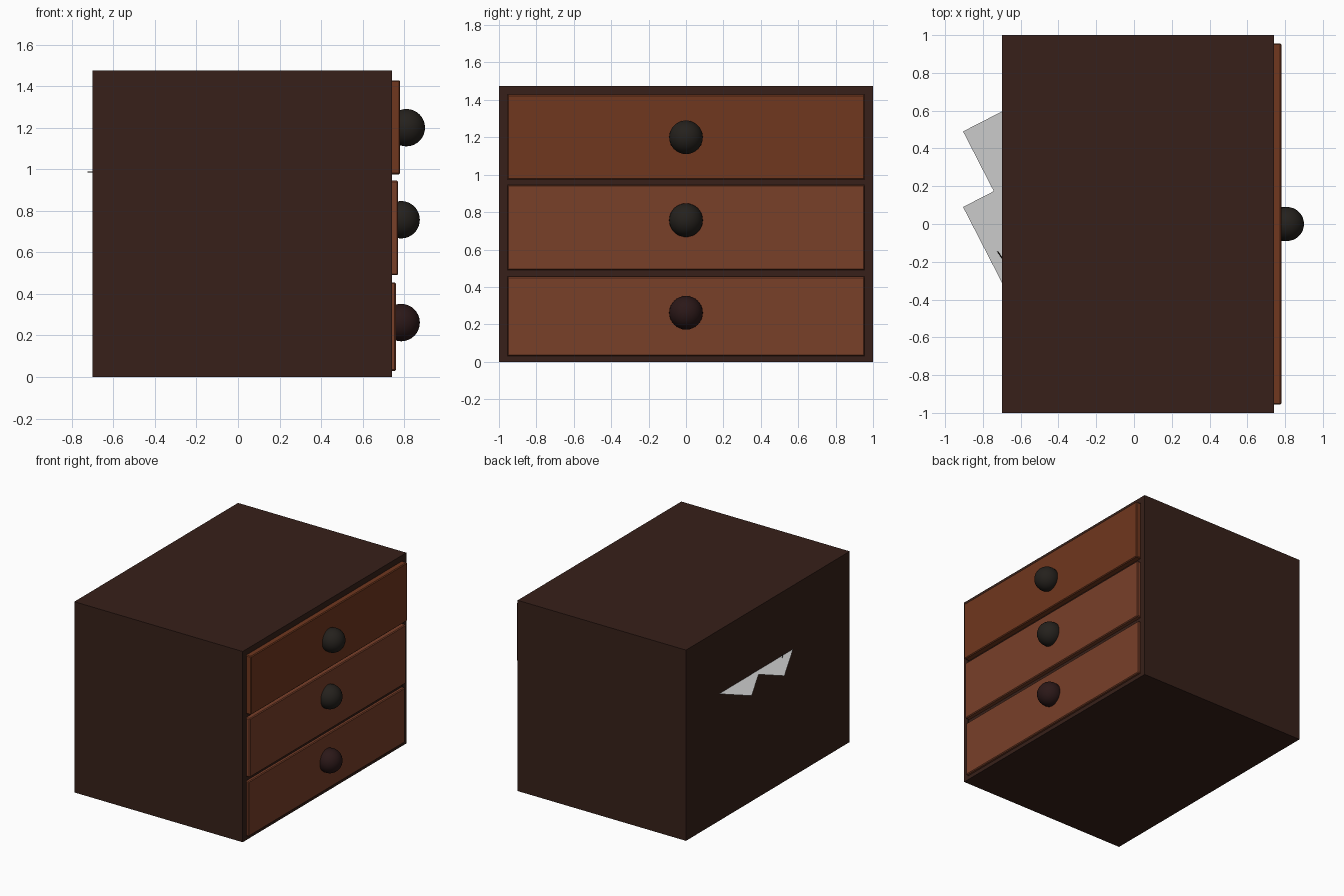
import bpy, bmesh, math
from mathutils import Matrix, Vector

if "Cube" in bpy.data.objects:
    bpy.data.objects.remove(bpy.data.objects["Cube"])


def material(name, rgb):
    m = bpy.data.materials.new(name)
    m.diffuse_color = (*rgb, 1)
    m.use_nodes = True
    m.node_tree.nodes["Principled BSDF"].inputs["Base Color"].default_value = m.diffuse_color
    return m


def finish(name, bm, mat=None):
    me = bpy.data.meshes.new(name)
    bm.to_mesh(me)
    bm.free()
    ob = bpy.data.objects.new(name, me)
    bpy.context.collection.objects.link(ob)
    if mat:
        me.materials.append(mat)
    return ob


def box(name, lo, hi, mat=None, bevel=0):
    lo, hi = Vector(lo), Vector(hi)
    bm = bmesh.new()
    bmesh.ops.create_cube(bm, size=1, matrix=Matrix.Translation((lo + hi) / 2)
                          @ Matrix.Diagonal((*(hi - lo), 1)))
    ob = finish(name, bm, mat)
    if bevel:
        mod = ob.modifiers.new("edge", 'BEVEL')
        mod.width = bevel
        mod.segments = 1
    return ob


dark = material("dark wood", (0.038, 0.0145, 0.0098))
red_wood = material("red wood", (0.16, 0.038, 0.013))
brown_wood = material("brown wood", (0.19, 0.05, 0.022))
black = material("black knob", (0.018, 0.015, 0.012))
maroon = material("maroon knob", (0.024, 0.009, 0.009))

# Cabinet shell
BACK, FRONT, H, W = -0.70, 0.74, 1.475, 0.045
box("cabinet_top", (BACK, -1, 1.43), (FRONT, 1, H), dark)
box("cabinet_bottom", (BACK, -1, 0), (FRONT, 1, 0.03), dark)
box("cabinet_back", (BACK, -1 + W, 0.03), (BACK + W, 1 - W, 1.43), dark)
for s, side in ((-1, "left"), (1, "right")):
    y0, y1 = sorted((s, s * (1 - W)))
    box(f"cabinet_{side}_side", (BACK, y0, 0.03), (FRONT, y1, 1.43), dark)
for i, (z0, z1) in enumerate(((0.455, 0.49), (0.945, 0.975))):
    box(f"divider_{i + 1}", (BACK + W, -1 + W, z0), (FRONT - 0.004, 1 - W, z1), dark)

# Drawer fronts with round knobs: bottom z, top z, front x, knob x, knob z
drawers = (
    ("bottom", 0.03, 0.455, 0.76, 0.785, 0.262, brown_wood, maroon),
    ("middle", 0.49, 0.945, 0.77, 0.785, 0.757, brown_wood, black),
    ("top", 0.975, 1.428, 0.78, 0.81, 1.20, red_wood, black),
)
for name, z0, z1, x, kx, kz, wood, knob_mat in drawers:
    box(f"{name}_drawer_front", (x - 0.08, -1 + W, z0), (x, 1 - W, z1), wood, 0.006)
    bm = bmesh.new()
    bmesh.ops.create_uvsphere(bm, u_segments=32, v_segments=16, radius=0.09,
                              matrix=Matrix.Translation((kx, 0, kz)))
    for f in bm.faces:
        f.smooth = True
    finish(f"{name}_knob", bm, knob_mat)

# Loose paper sheets in the top drawer, corners poking through the back
long_dir = Vector((0.457, -0.889, 0))
short_dir = Vector((0.889, 0.457, 0))
for i, y in enumerate((0.49, 0.09)):
    c = Vector((-0.905, y, 0.982 + 0.001 * i))
    bm = bmesh.new()
    bm.faces.new([bm.verts.new(p) for p in (
        c, c + long_dir * 0.8, c + long_dir * 0.8 + short_dir * 0.55, c + short_dir * 0.55)])
    finish(f"paper_{i + 1}", bm)

# Thin pen lying on the paper
a, b = Vector((-0.722, -0.145, 0.987)), Vector((-0.50, -0.48, 0.987))
bm = bmesh.new()
bmesh.ops.create_cone(bm, cap_ends=True, segments=8, radius1=0.003, radius2=0.003,
                      depth=(b - a).length,
                      matrix=Matrix.Translation((a + b) / 2)
                      @ (b - a).to_track_quat('Z', 'Y').to_matrix().to_4x4())
finish("pen", bm, black)

# Centre the whole model on x = 0 (overall extents already run -0.90 to 0.90)
